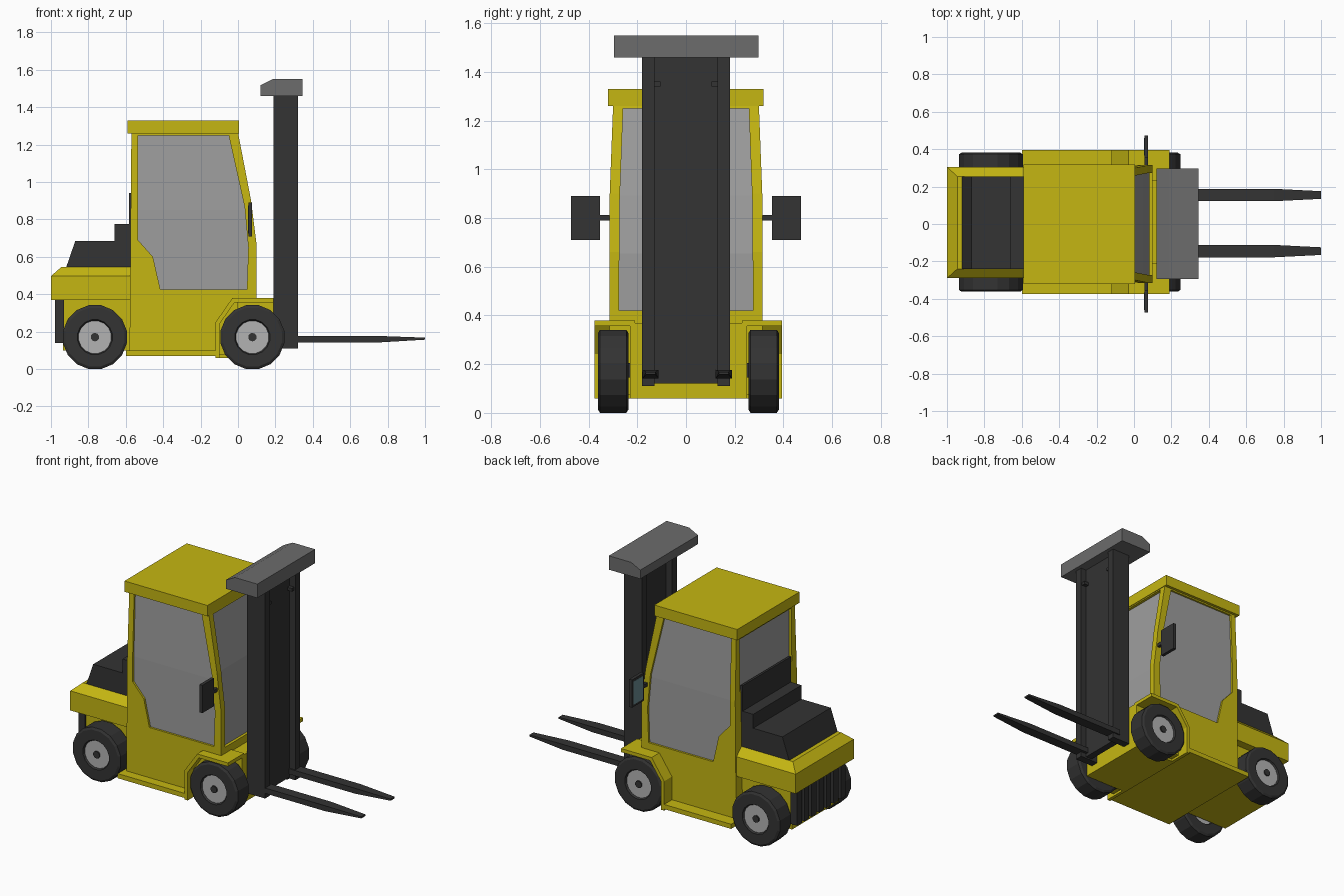
import bpy, bmesh, math

if "Cube" in bpy.data.objects:
    bpy.data.objects.remove(bpy.data.objects["Cube"])

YO = 0.01  # chassis and wheels sit slightly off the centre line


def material(name, c):
    m = bpy.data.materials.new(name)
    m.diffuse_color = (*c, 1)
    m.use_nodes = True
    m.node_tree.nodes["Principled BSDF"].inputs["Base Color"].default_value = m.diffuse_color
    return m


YELLOW = material("yellow_paint", (0.56, 0.47, 0.006))
DARK = material("dark_rubber", (0.033, 0.033, 0.033))
GLASS = material("grey_glass", (0.34, 0.34, 0.34))
STEEL = material("mid_grey", (0.15, 0.15, 0.15))
HUB = material("light_grey", (0.45, 0.45, 0.45))
MIRROR = material("mirror_blue", (0.15, 0.27, 0.3))


def finish(name, bm, mat):
    bmesh.ops.recalc_face_normals(bm, faces=bm.faces)
    me = bpy.data.meshes.new(name)
    bm.to_mesh(me)
    bm.free()
    ob = bpy.data.objects.new(name, me)
    bpy.context.collection.objects.link(ob)
    if mat:
        me.materials.append(mat)
    return ob


def skin(name, rings, mat, closed=False):
    """Bridge equal-length rings of points; cap the ends or close the loop."""
    bm = bmesh.new()
    vs = [[bm.verts.new(p) for p in r] for r in rings]
    n = len(rings[0])
    pairs = list(zip(vs, vs[1:])) + ([(vs[-1], vs[0])] if closed else [])
    for a, b in pairs:
        for i in range(n):
            j = (i + 1) % n
            bm.faces.new((a[i], a[j], b[j], b[i]))
    if not closed:
        bm.faces.new(vs[0])
        bm.faces.new(vs[-1])
    return finish(name, bm, mat)


def prism(name, pts, y0, y1, mat):
    return skin(name, [[(x, y, z) for x, z in pts] for y in (y0, y1)], mat)


def loft(name, rects, mat):
    return skin(name, [[(a, c, z), (b, c, z), (b, d, z), (a, d, z)]
                       for a, b, c, d, z in rects], mat)


def box(name, x0, x1, y0, y1, z0, z1, mat):
    return loft(name, [(x0, x1, y0, y1, z0), (x0, x1, y0, y1, z1)], mat)


def circle(cx, cz, r, n=16):
    return [(cx + r * math.cos((i + .5) * math.tau / n),
             cz + r * math.sin((i + .5) * math.tau / n)) for i in range(n)]


def taper_cab(ob, low, top, k):
    """Lean the side walls inward above height low."""
    bm = bmesh.new()
    bm.from_mesh(ob.data)
    bmesh.ops.bisect_plane(bm, geom=bm.verts[:] + bm.edges[:] + bm.faces[:],
                           plane_co=(0, 0, low), plane_no=(0, 0, 1))
    for v in bm.verts:
        if v.co.z > low:
            v.co.y *= 1 - k * (v.co.z - low) / (top - low)
    bm.to_mesh(ob.data)
    bm.free()


def cut(ob, cutter):
    m = ob.modifiers.new("window", 'BOOLEAN')
    m.operation = 'DIFFERENCE'
    m.solver = 'EXACT'
    m.object = cutter
    cutter.hide_render = True
    cutter.hide_viewport = True


# cabin shell with window openings, and a glass core just inside it
cab = prism("cabin_shell", [(-.58, .075), (.0, .075), (.0, .37), (.1, .375), (.1, .66),
                            (.07, .9), (0, 1.265), (-.57, 1.265)], -.315, .315, YELLOW)
glass = prism("cabin_glass", [(-.556, .39), (.082, .39), (.082, .655), (.052, .893),
                              (-.018, 1.262), (-.551, 1.262)], -.302, .302, GLASS)
for ob in (cab, glass):
    taper_cab(ob, .85, 1.265, .05)
cut(cab, prism("side_window_cutter", [(-.535, 1.25), (-.535, .69), (-.455, .6), (-.415, .425),
                                      (.048, .425), (.055, .65), (.035, .87), (-.05, 1.25)],
               -.5, .5, None))
cut(cab, skin("front_window_cutter", [[(x, -.275, .42), (x, .275, .42), (x, .273, .85),
                                       (x, .258, 1.25), (x, -.258, 1.25), (x, -.273, .85)]
                                      for x in (-.1, .3)], None))
cut(cab, box("rear_window_cutter", -.8, -.45, -.265, .265, .9, 1.24, None))
box("cabin_roof", -.59, .005, -.32, .318, 1.26, 1.33, YELLOW)

# chassis, steps and front fenders
box("front_chassis", -.12, .19, YO - .24, YO + .24, .06, .37, YELLOW)
box("cab_floor_lip", -.03, .1, -.315, .315, .36, .398, YELLOW)
box("rear_chassis", -.935, -.57, YO - .24, YO + .24, .1, .38, YELLOW)
box("side_steps", -.6, -.1, YO - .385, YO + .385, .07, .1, YELLOW)
fender = [(-.12, .06), (-.12, .25), (-.03, .38), (.19, .38), (.19, .357),
          (-.018, .357), (-.098, .242), (-.098, .06)]
for s, side in ((-1, "right"), (1, "left")):
    prism(side + "_front_fender", fender, YO + s * .22, YO + s * .385, YELLOW)

# rear counterweight, engine cover and grille
h = (-.29, .305)
loft("counterweight", [(-1, -.575, *h, .37), (-1, -.575, *h, .497),
                       (-.945, -.575, -.24, .255, .545)], YELLOW)
loft("engine_cover", [(-.92, -.575, -.24, .255, .54), (-.87, -.575, -.24, .255, .685)], DARK)
box("cover_step", -.66, -.57, -.24, .255, .68, .775, DARK)
box("rear_panel", -.584, -.57, -.24, .255, .77, .94, DARK)
box("grille_base", -.955, -.93, YO - .25, YO + .25, .14, .372, DARK)
for i in range(7):
    y = YO - .225 + i * .075
    box(f"grille_rib_{i}", -.978, -.95, y - .024, y + .024, .14, .372, DARK)

# wheels: tyre ring, hub disc and cap
section = [(.088, -.05), (.095, -.0625), (.16, -.0625), (.174, -.054),
           (.174, .054), (.16, .0625), (.095, .0625), (.088, .05)]
for end, cx in (("rear", -.765), ("front", .077)):
    for s, side in ((-1, "right"), (1, "left")):
        n = f"{end}_{side}"
        cy, cz = YO + s * .309, .174 * math.cos(math.pi / 16)
        prof = [(r, y) for r, y in section]
        skin(n + "_tyre", [[(x, cy + y, z) for x, z in circle(cx, cz, r)]
                           for r, y in prof], DARK, closed=True)
        prism(n + "_hub", circle(cx, cz, .0885), cy - .052, cy + .052, HUB)
        prism(n + "_hub_cap", circle(cx, cz, .023, 10), cy - .06, cy + .06, DARK)
    box(end + "_axle", cx - .03, cx + .03, YO - .27, YO + .27, .145, .205, DARK)

# mast, head cap and forks
box("mast_panel", .235, .28, -.14, .14, .12, 1.465, DARK)
for s, side in ((-1, "right"), (1, "left")):
    box(side + "_mast_rail", .19, .32, *sorted((s * .13, s * .18)), .11, 1.465, DARK)
    box(side + "_mast_roller", .27, .312, *sorted((s * .105, s * .135)), 1.34, 1.36, DARK)
    y = .005 + s * .15
    fork = prism(side + "_fork", [(.27, .142), (.75, .142), (1, .157), (1, .168),
                                  (.75, .177), (.27, .177)], y - .033, y + .033, DARK)
    for v in fork.data.vertices:
        if v.co.x > .9:
            v.co.y = y + (v.co.y - y) * .62
prism("mast_head_cap", [(.12, 1.46), (.12, 1.517), (.185, 1.55), (.345, 1.55), (.345, 1.46)],
      -.295, .297, STEEL)

# side mirrors
for s, side in ((-1, "right"), (1, "left")):
    box(side + "_mirror_arm", .055, .075, *sorted((s * .29, s * .37)), .79, .812, DARK)
    box(side + "_mirror", .055, .076, *sorted((s * .353, s * .473)), .71, .89, DARK)
    box(side + "_mirror_glass", .053, .057, *sorted((s * .365, s * .461)), .725, .875, MIRROR)
